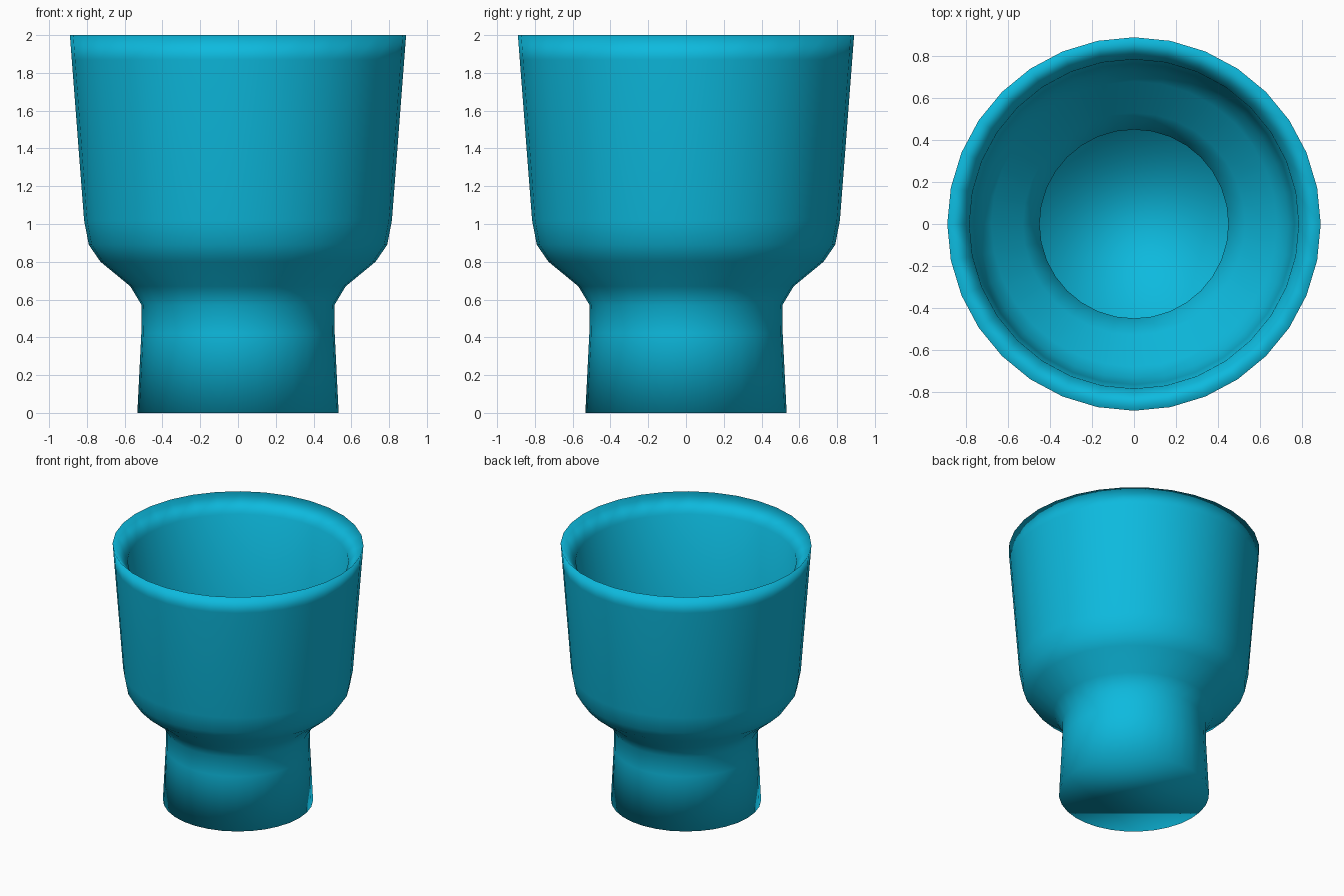
import bpy, bmesh, math

if "Cube" in bpy.data.objects:
    bpy.data.objects.remove(bpy.data.objects["Cube"])

SIDES = 32

# one flat colour
teal = bpy.data.materials.new("bright_teal")
teal.diffuse_color = (0.004, 0.49, 0.73, 1)
teal.use_nodes = True
teal.node_tree.nodes["Principled BSDF"].inputs["Base Color"].default_value = teal.diffuse_color

# goblet profile (radius, height): outside going up, over the lip, inside going down
profile = [
    (0.533, 0.0), (0.512, 0.42), (0.51, 0.57), (0.57, 0.67), (0.728, 0.80),
    (0.79, 0.89), (0.815, 1.02), (0.88, 1.87), (0.89, 2.0),
    (0.785, 1.87), (0.765, 1.04), (0.735, 0.92), (0.68, 0.84),
    (0.53, 0.72), (0.45, 0.60), (0.452, 0.42), (0.465, 0.06),
]


def lathe(name, points):
    """Spin a profile round z and cap both ends."""
    bm = bmesh.new()
    rings = []
    for r, z in points:
        rings.append([bm.verts.new((r * math.cos(2 * math.pi * i / SIDES),
                                    r * math.sin(2 * math.pi * i / SIDES), z))
                      for i in range(SIDES)])
    for a, b in zip(rings, rings[1:]):
        for i in range(SIDES):
            j = (i + 1) % SIDES
            bm.faces.new((a[i], a[j], b[j], b[i]))
    bm.faces.new(rings[0][::-1])   # underside
    bm.faces.new(rings[-1])        # floor inside the neck
    for f in bm.faces:
        f.smooth = True
    mesh = bpy.data.meshes.new(name)
    bm.to_mesh(mesh)
    bm.free()
    mesh.materials.append(teal)
    obj = bpy.data.objects.new(name, mesh)
    bpy.context.collection.objects.link(obj)
    return obj


lathe("cup_body", profile)
